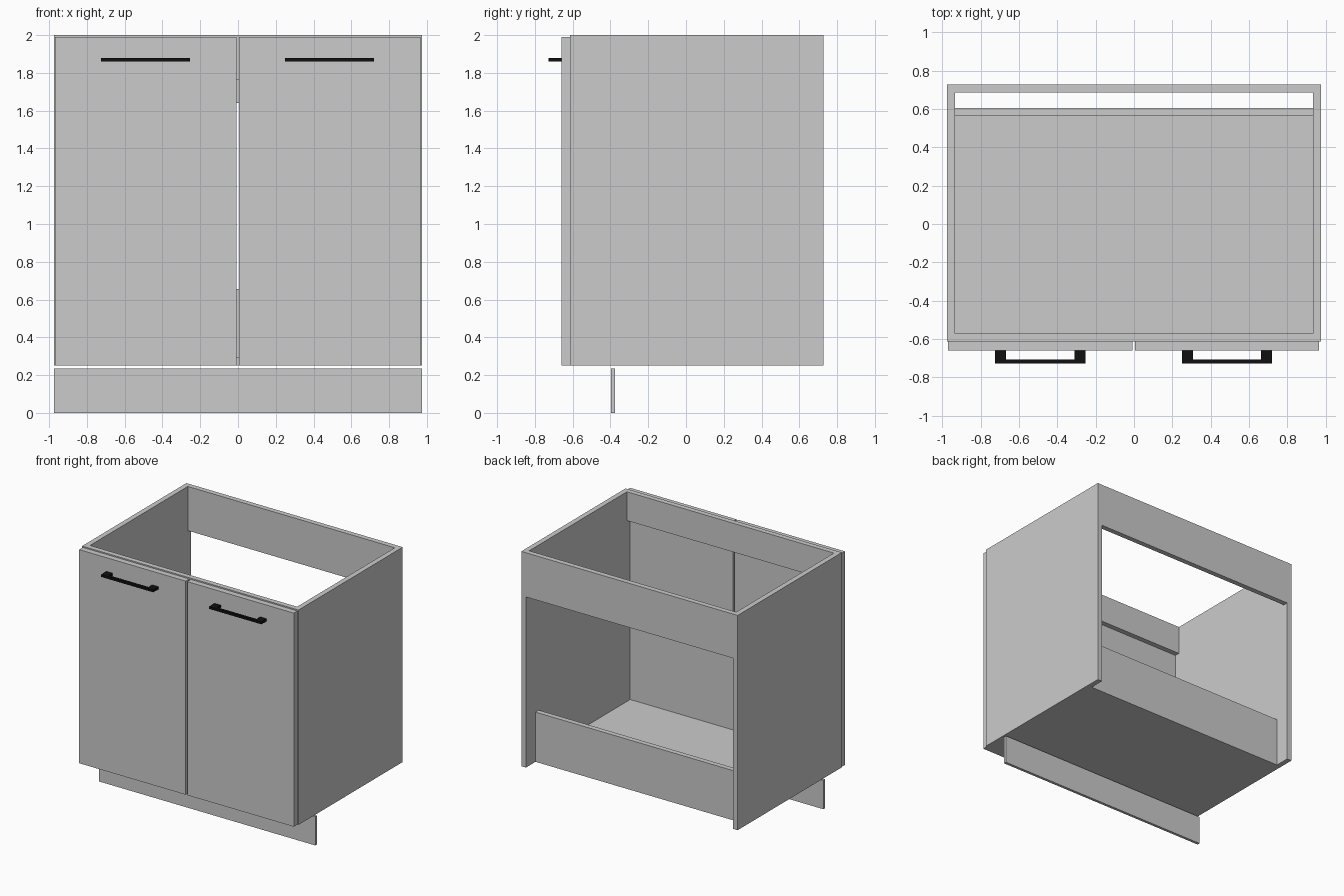
import bpy
import bmesh

if "Cube" in bpy.data.objects:
    bpy.data.objects.remove(bpy.data.objects["Cube"])


def extrude_prism(name, outline, z0, z1):
    """Closed xy outline extruded from z0 to z1."""
    bm = bmesh.new()
    face = bm.faces.new([bm.verts.new((x, y, z0)) for x, y in outline])
    res = bmesh.ops.extrude_face_region(bm, geom=[face])
    top = [v for v in res["geom"] if isinstance(v, bmesh.types.BMVert)]
    bmesh.ops.translate(bm, verts=top, vec=(0, 0, z1 - z0))
    bmesh.ops.recalc_face_normals(bm, faces=bm.faces)
    mesh = bpy.data.meshes.new(name)
    bm.to_mesh(mesh)
    bm.free()
    obj = bpy.data.objects.new(name, mesh)
    bpy.context.collection.objects.link(obj)
    return obj


def board(name, x0, x1, y0, y1, z0, z1):
    return extrude_prism(name, [(x0, y0), (x1, y0), (x1, y1), (x0, y1)], z0, z1)


black = bpy.data.materials.new("black_metal")
black.diffuse_color = (0.005, 0.005, 0.005, 1)
black.use_nodes = True
black.node_tree.nodes["Principled BSDF"].inputs["Base Color"].default_value = black.diffuse_color

W = 0.975            # half width
IN = 0.933           # half width inside the side panels
FRONT, BACK = -0.614, 0.728
BASE, TOP = 0.25, 2.0
T = 0.042            # board thickness
DOOR = -0.66         # front plane of the doors

# Carcass
board("left_side_panel", -W, -IN, FRONT, BACK, BASE, TOP)
board("right_side_panel", IN, W, FRONT, BACK, BASE, TOP)
board("bottom_panel", -IN, IN, FRONT, 0.563, BASE, BASE + T)
board("front_top_rail", -IN, IN, FRONT, FRONT + T, 1.765, TOP)
board("back_top_rail", -IN, IN, BACK - T, BACK, 1.64, TOP)
board("back_lower_rail", -IN, IN, 0.563, 0.605, BASE, 0.655)

# Recessed kick board
board("kick_board", -W, W, -0.398, -0.375, 0, 0.235)

# Doors, each with a U-shaped bar handle
for side, x0, x1 in (("left", -0.969, -0.009), ("right", 0.005, 0.965)):
    board(side + "_door", x0, x1, DOOR, FRONT, BASE, 1.99)
    c, h, leg = (x0 + x1) / 2, 0.235, 0.057
    tip, bar = -0.728, -0.706
    outline = [(c - h, DOOR), (c - h, tip), (c + h, tip), (c + h, DOOR),
               (c + h - leg, DOOR), (c + h - leg, bar),
               (c - h + leg, bar), (c - h + leg, DOOR)]
    handle = extrude_prism(side + "_handle", outline, 1.859, 1.879)
    handle.data.materials.append(black)
